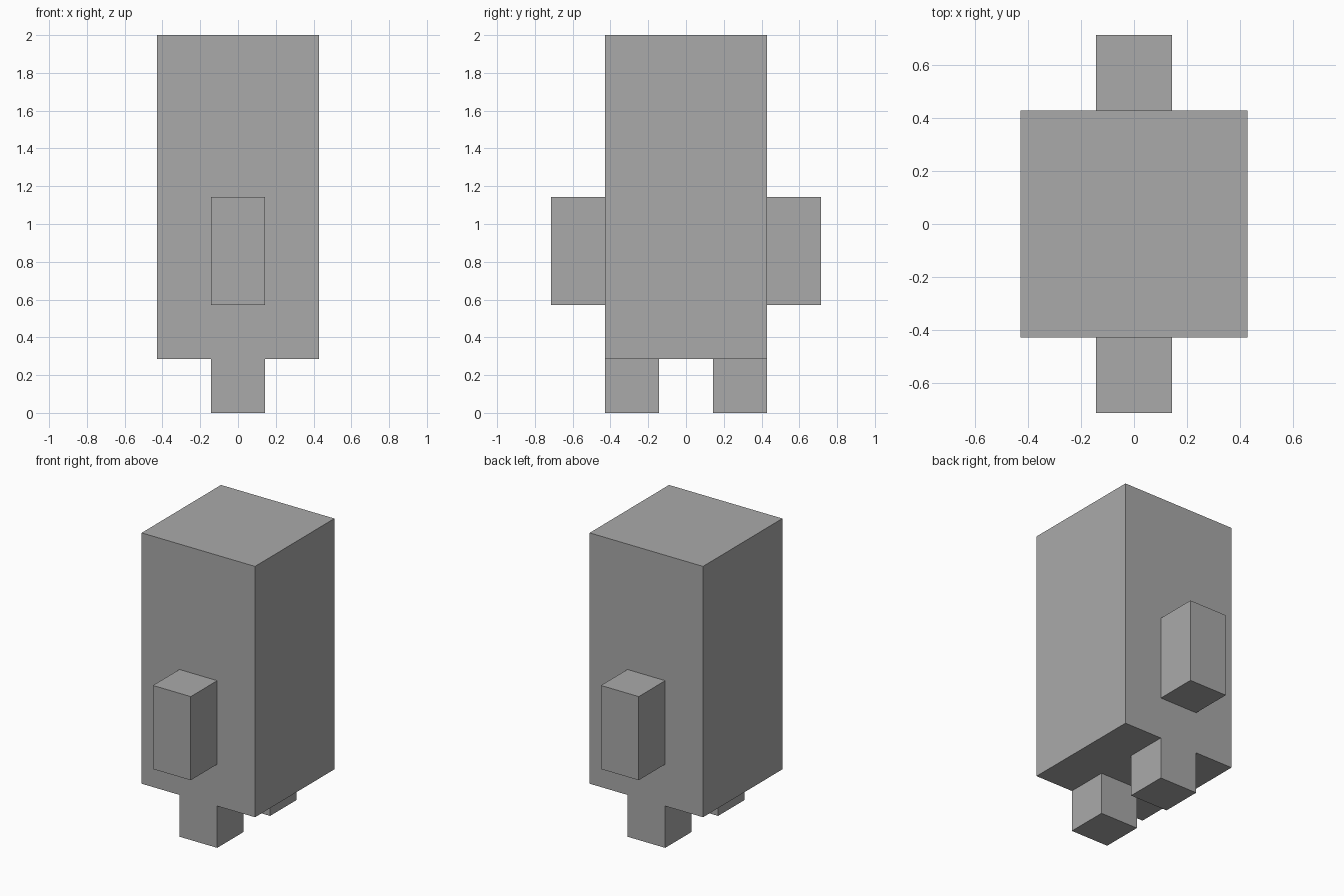
import bpy

U = 1 / 7  # one grid unit of the blocky design

if "Cube" in bpy.data.objects:
    bpy.data.objects.remove(bpy.data.objects["Cube"], do_unlink=True)

# Single flat grey
GREY = (0.4, 0.4, 0.4, 1)
grey = bpy.data.materials.new("plain grey")
grey.use_nodes = True
grey.diffuse_color = GREY
grey.node_tree.nodes["Principled BSDF"].inputs["Base Color"].default_value = GREY


def block(name, center, size):
    """Add a box, with centre and size in grid units."""
    bpy.ops.mesh.primitive_cube_add(size=1, location=[c * U for c in center])
    ob = bpy.context.object
    ob.name = name
    ob.scale = [s * U for s in size]
    bpy.ops.object.transform_apply(location=False, rotation=False, scale=True)
    ob.data.materials.append(grey)
    return ob


# Tall body
block("body", (0, 0, 8), (6, 6, 12))

# Arm and leg on the front and on the back
for side, sign in (("front", -1), ("back", 1)):
    block(side + "_arm", (0, 4 * sign, 6), (2, 2, 4))
    block(side + "_leg", (0, 2 * sign, 1), (2, 2, 2))
